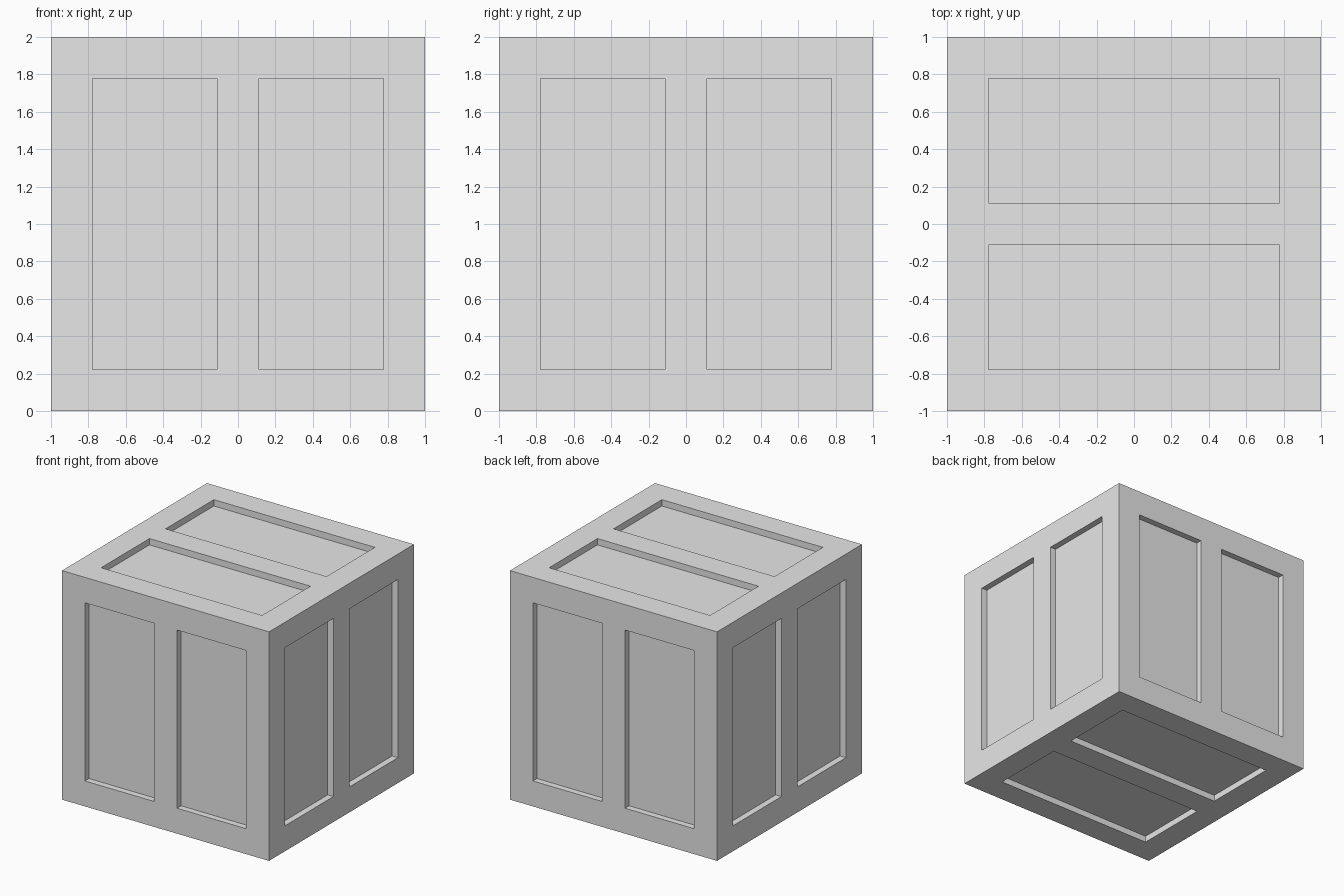
import bpy, bmesh
from mathutils import Matrix, Vector

if "Cube" in bpy.data.objects:
    bpy.data.objects.remove(bpy.data.objects["Cube"])

EDGE = 7 / 9      # outer limit of the panels
BAR = 1 / 9       # half width of the middle bar
DEPTH = 1 / 18    # panel recess

grey = bpy.data.materials.new("light_grey")
grey.diffuse_color = (0.8, 0.8, 0.8, 1)
grey.use_nodes = True
grey.node_tree.nodes["Principled BSDF"].inputs["Base Color"].default_value = grey.diffuse_color


def add_box(bm, center, size):
    bmesh.ops.create_cube(bm, size=1, matrix=Matrix.Translation(center) @ Matrix.Diagonal((*size, 1)))


def make_object(name, bm):
    mesh = bpy.data.meshes.new(name)
    bm.to_mesh(mesh)
    bm.free()
    mesh.materials.append(grey)
    obj = bpy.data.objects.new(name, mesh)
    obj.location.z = 1
    bpy.context.collection.objects.link(obj)
    return obj


# solid crate body
bm = bmesh.new()
add_box(bm, (0, 0, 0), (2, 2, 2))
crate = make_object("crate", bm)

# two panel cutters on each side: (normal axis, split axis, long axis)
bm = bmesh.new()
for normal, split, long in ((0, 1, 2), (1, 0, 2), (2, 1, 0)):
    for side in (-1, 1):
        for half in (-1, 1):
            center, size = Vector(), Vector()
            center[normal], size[normal] = side, 2 * DEPTH
            center[split], size[split] = half * (EDGE + BAR) / 2, EDGE - BAR
            size[long] = 2 * EDGE
            add_box(bm, center, size)
cutters = make_object("panel_cutters", bm)
cutters.hide_render = True
cutters.display_type = 'WIRE'

# recess the panels
cut = crate.modifiers.new("recessed_panels", 'BOOLEAN')
cut.operation = 'DIFFERENCE'
cut.solver = 'EXACT'
cut.object = cutters
